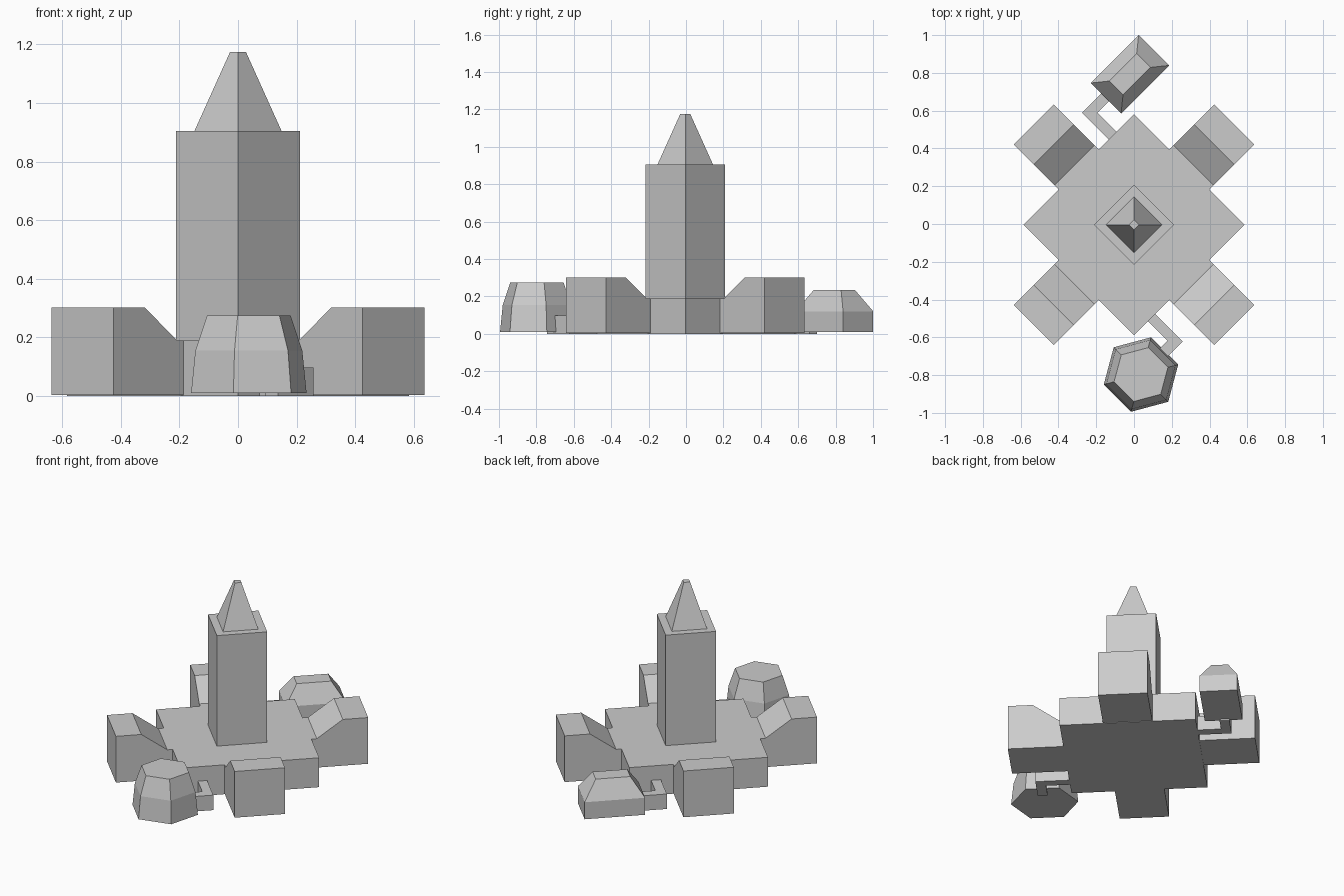
import bpy
from math import cos, sin, pi, radians
from mathutils import Matrix, Vector

if "Cube" in bpy.data.objects:
    bpy.data.objects.remove(bpy.data.objects["Cube"])

CY = -0.004  # slight y offset of the main building
TURN = Matrix.Translation((0, CY, 0)) @ Matrix.Rotation(pi / 4, 4, 'Z')


def make(name, verts, faces, mat):
    me = bpy.data.meshes.new(name)
    me.from_pydata([mat @ Vector(v) for v in verts], [], faces)
    me.update()
    ob = bpy.data.objects.new(name, me)
    bpy.context.collection.objects.link(ob)
    return ob


def loft(name, rings, mat):
    """Closed solid through stacked rings with equal point counts."""
    n = len(rings[0])
    verts = [p for r in rings for p in r]
    faces = [list(range(n))[::-1]]
    for k in range(len(rings) - 1):
        for i in range(n):
            j = (i + 1) % n
            faces.append([k * n + i, k * n + j, (k + 1) * n + j, (k + 1) * n + i])
    faces.append([(len(rings) - 1) * n + i for i in range(n)])
    return make(name, verts, faces, mat)


def rect(hx, hy, z):
    return [(-hx, -hy, z), (hx, -hy, z), (hx, hy, z), (-hx, hy, z)]


def box(name, x0, x1, y0, y1, z0, z1, mat):
    rings = [[(x0, y0, z), (x1, y0, z), (x1, y1, z), (x0, y1, z)] for z in (z0, z1)]
    return loft(name, rings, mat)


# Central platform, tower and spire
loft("platform", [rect(.413, .413, 0), rect(.413, .413, .19)], TURN)
loft("tower", [rect(.15, .15, .19), rect(.15, .15, .905)], TURN)
loft("spire", [rect(.105, .105, .905), rect(.019, .019, 1.175)], TURN)

# Four wings with tops sloping down to the platform
profile = [(.41, .003), (.751, .003), (.751, .302), (.60, .302), (.445, .19), (.41, .19)]
for i in range(4):
    rings = [[(u, v, z) for u, z in profile] for v in (.15, -.15)]
    loft(f"wing_{i + 1}", rings, TURN @ Matrix.Rotation(i * pi / 2, 4, 'Z'))

# Six-sided dome at the front
hexagon = [[(r * cos(radians(15 + 60 * i)), r * sin(radians(15 + 60 * i)), z)
            for i in range(6)]
           for r, z in ((.204, .01), (.189, .155), (.1475, .275))]
loft("hex_dome", hexagon, Matrix.Translation((.037, -.797, 0)))

# Hipped-roof house at the back
loft("hipped_house", [rect(.18, .114, .01), rect(.18, .114, .12), rect(.103, .052, .235)],
     Matrix.Translation((-.022, .793, 0)) @ Matrix.Rotation(pi / 4, 4, 'Z'))

# L-shaped corridors joining the outbuildings to the platform
R = Matrix.Rotation(pi / 4, 4, 'Z')
box("front_corridor_a", -.312, -.257, -.622, -.41, 0, .097, R)
box("front_corridor_b", -.43, -.312, -.622, -.562, 0, .097, R)
box("back_corridor_a", .222, .28, .41, .612, 0, .097, R)
box("back_corridor_b", .28, .38, .553, .612, 0, .097, R)
